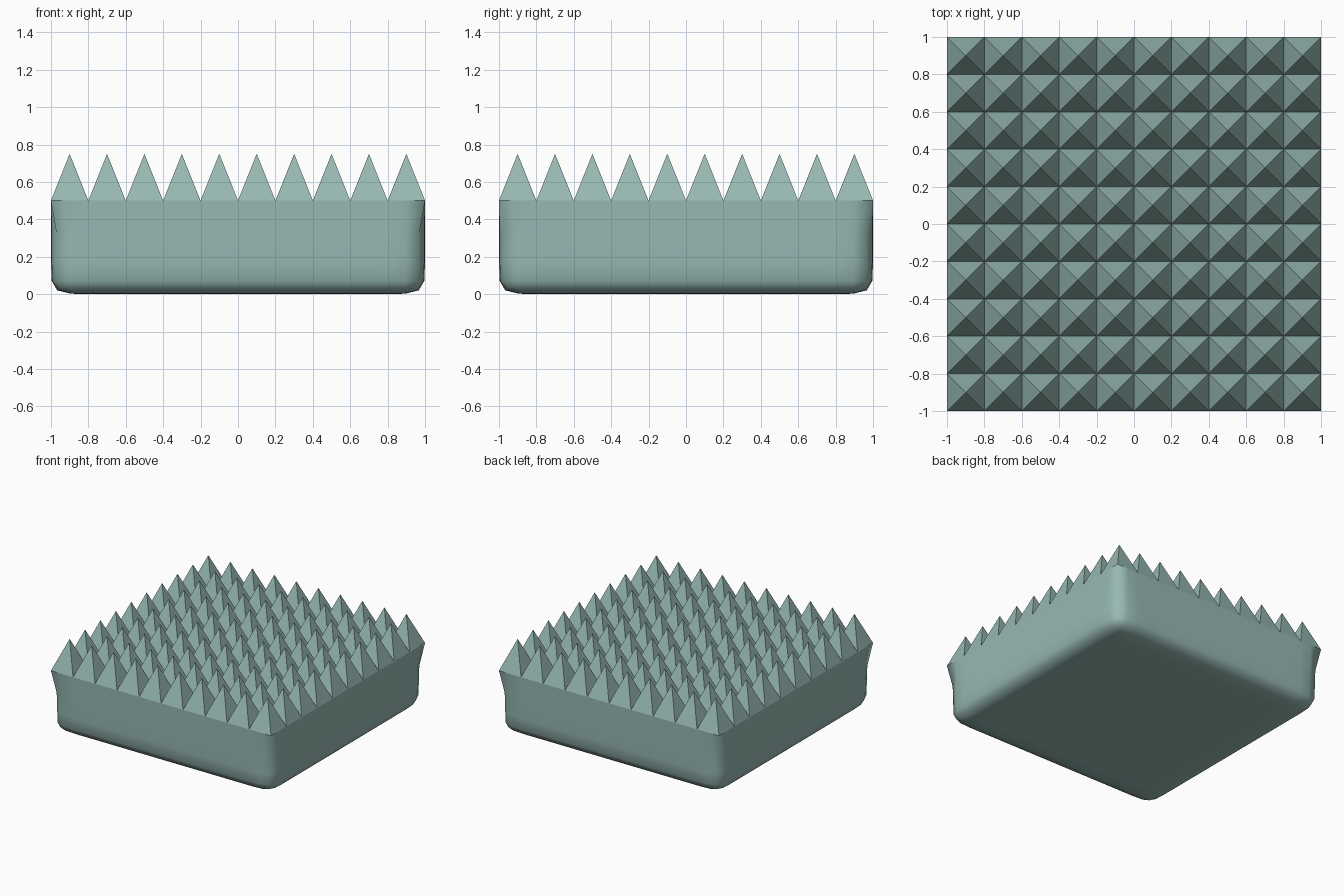
import bpy, bmesh

if "Cube" in bpy.data.objects:
    bpy.data.objects.remove(bpy.data.objects["Cube"])

N, STEP = 10, 0.2           # studs per side and their pitch
TOP, PEAK = 0.5, 0.75
LEVELS = [0, 0.125, TOP]    # cage heights of the block

teal = bpy.data.materials.new("dull_teal")
teal.diffuse_color = (0.31, 0.48, 0.45, 1)
teal.use_nodes = True
teal.node_tree.nodes["Principled BSDF"].inputs["Base Color"].default_value = teal.diffuse_color


def finish(bm, name, smooth):
    mesh = bpy.data.meshes.new(name)
    bm.to_mesh(mesh)
    bm.free()
    mesh.materials.append(teal)
    for p in mesh.polygons:
        p.use_smooth = smooth
    obj = bpy.data.objects.new(name, mesh)
    bpy.context.collection.objects.link(obj)
    return obj


def quad(bm, *pts):
    bm.faces.new([bm.verts.new(p) for p in pts])


# Block: gridded open box, softened by subdivision, with a sharp top rim
bm = bmesh.new()
for i in range(N):
    a, b = -1 + i * STEP, -1 + (i + 1) * STEP
    for j in range(N):
        c, d = -1 + j * STEP, -1 + (j + 1) * STEP
        quad(bm, (a, c, 0), (a, d, 0), (b, d, 0), (b, c, 0))
    for lo, hi in zip(LEVELS, LEVELS[1:]):
        for s in (-1, 1):
            quad(bm, (a, s, lo), (b, s, lo), (b, s, hi), (a, s, hi))
            quad(bm, (s, a, lo), (s, b, lo), (s, b, hi), (s, a, hi))
bmesh.ops.remove_doubles(bm, verts=bm.verts, dist=1e-5)
bmesh.ops.recalc_face_normals(bm, faces=bm.faces)
# outward normals on the open box: the floor must face down
floor = min(bm.faces, key=lambda f: f.calc_center_median().length)
if floor.normal.z > 0:
    bmesh.ops.reverse_faces(bm, faces=bm.faces)
edge_crease = bm.edges.layers.float.new("crease_edge")
vert_crease = bm.verts.layers.float.new("crease_vert")
for e in bm.edges:
    if e.is_boundary:
        e[edge_crease] = 1
for v in bm.verts:
    if v.co.z > TOP - 0.01 and abs(v.co.x) > 0.99 and abs(v.co.y) > 0.99:
        v[vert_crease] = 1
block = finish(bm, "block", True)
sub = block.modifiers.new("soften", "SUBSURF")
sub.levels = sub.render_levels = 1

# Studs: a field of sharp pyramids covering the top
bm = bmesh.new()
for i in range(N):
    for j in range(N):
        x, y, h = -0.9 + i * STEP, -0.9 + j * STEP, STEP / 2
        ring = [bm.verts.new((x + sx * h, y + sy * h, TOP))
                for sx, sy in ((-1, -1), (1, -1), (1, 1), (-1, 1))]
        tip = bm.verts.new((x, y, PEAK))
        for k in range(4):
            bm.faces.new((ring[k], ring[(k + 1) % 4], tip))
bmesh.ops.remove_doubles(bm, verts=bm.verts, dist=1e-5)
finish(bm, "studs", False)
